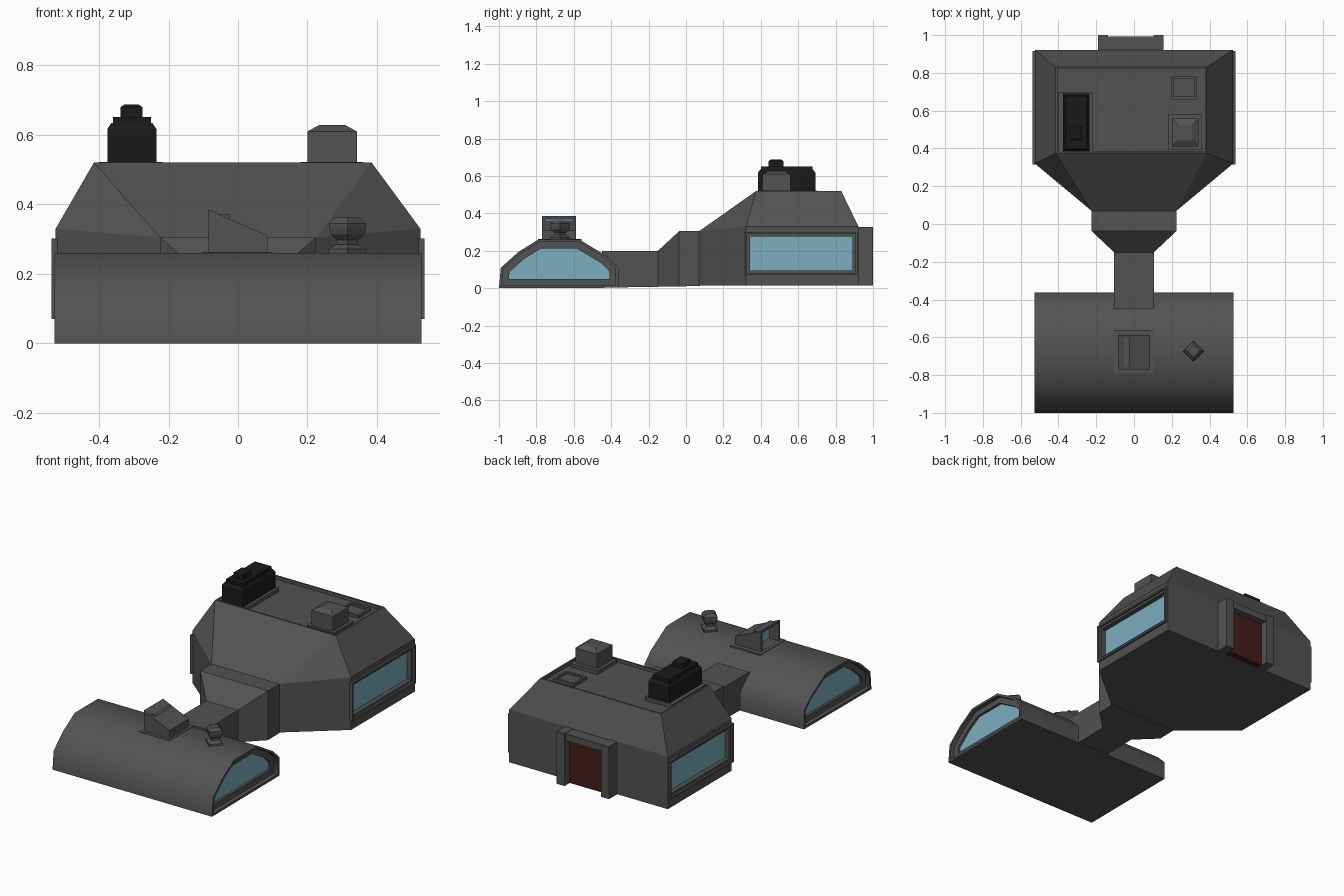
import bpy, bmesh, math
from mathutils import Vector

if "Cube" in bpy.data.objects:
    bpy.data.objects.remove(bpy.data.objects["Cube"])


def material(name, rgb):
    m = bpy.data.materials.new(name)
    m.diffuse_color = (*rgb, 1)
    m.use_nodes = True
    m.node_tree.nodes["Principled BSDF"].inputs["Base Color"].default_value = m.diffuse_color
    return m


HULL = material("dark_hull", (0.085, 0.085, 0.085))
GLASS = material("window_glass", (0.2, 0.42, 0.52))
DOOR = material("door_red", (0.06, 0.012, 0.008))
BLACK = material("black_metal", (0.01, 0.01, 0.01))


def loft(name, rings, mats=(HULL,), insets=()):
    """Skin equal-sized rings, then sink (direction, margin, depth, material) panels."""
    bm = bmesh.new()
    loops = [[bm.verts.new(p) for p in r] for r in rings]
    for a, b in zip(loops, loops[1:]):
        for i in range(len(a)):
            j = (i + 1) % len(a)
            bm.faces.new((a[i], a[j], b[j], b[i]))
    bm.faces.new(loops[0][::-1])
    bm.faces.new(loops[-1])
    bmesh.ops.recalc_face_normals(bm, faces=bm.faces[:])
    for direction, steps in insets:
        d = Vector(direction)
        bm.normal_update()
        f = max(bm.faces, key=lambda g: round(g.normal.dot(d), 3) * 10 + g.calc_center_median().dot(d))
        for margin, depth, mi in steps:
            bmesh.ops.inset_region(bm, faces=[f], thickness=margin, use_even_offset=True)
            f = bmesh.ops.extrude_discrete_faces(bm, faces=[f])["faces"][0]
            bmesh.ops.translate(bm, verts=f.verts[:], vec=-d * depth)
            f.material_index = mi
    me = bpy.data.meshes.new(name)
    bm.to_mesh(me)
    bm.free()
    for m in mats:
        me.materials.append(m)
    ob = bpy.data.objects.new(name, me)
    bpy.context.collection.objects.link(ob)
    return ob


def rect(x0, x1, y0, y1, z):
    return [(x0, y0, z), (x1, y0, z), (x1, y1, z), (x0, y1, z)]


def box(name, x0, x1, y0, y1, z0, z1, **kw):
    return loft(name, [rect(x0, x1, y0, y1, z0), rect(x0, x1, y0, y1, z1)], **kw)


def tiers(name, x0, x1, y0, y1, steps, mat=HULL):
    """Stacked box: each step is (inset, z)."""
    return loft(name, [rect(x0 + i, x1 - i, y0 + i, y1 - i, z) for i, z in steps], mats=(mat,))


# Front vaulted hall with sunken windows in both ends
vault = [(-1, 0), (-.99, .11), (-.895, .195), (-.79, .26), (-.57, .26),
         (-.42, .17), (-.362, .112), (-.362, .003)]
ends = [((s, 0, 0), [(.014, .025, 0), (.034, .015, 1)]) for s in (-1, 1)]
hall = loft("front_hall", [[(x, y, z) for y, z in vault] for x in (-.528, .528)],
            mats=(HULL, GLASS), insets=ends)
bpy.context.view_layer.objects.active = hall
hall.select_set(True)
bpy.ops.object.shade_smooth_by_angle(angle=math.radians(50))
hall.select_set(False)

# Skylight on the hall roof, glazed on its tall side
sky = [(-.085, .25), (-.085, .385), (.085, .31), (.085, .25)]
loft("skylight", [[(x, y, z) for x, z in sky] for y in (-.77, -.587)],
     mats=(HULL, GLASS), insets=[((-1, 0, 0), [(.014, .06, 1)])])
box("skylight_base", -.105, .1, -.79, -.56, .23, .263)

# Mushroom vent on the hall roof
vent = [(.055, .25), (.055, .272), (.03, .285), (.03, .298),
        (.048, .313), (.053, .33), (.053, .345), (.033, .362)]
loft("mushroom_vent", [[(.315 + r * math.cos(a * math.pi / 2), -.673 + r * math.sin(a * math.pi / 2), z)
                        for a in range(4)] for r, z in vent])

# Passage widening towards the main building
passage = [(-.45, .105, .2, .003), (-.15, .105, .2, .008), (-.037, .225, .305, .01),
           (.075, .225, .305, .012)]
loft("passage", [[(-w, y, b), (w, y, b), (w, y, t), (-w, y, t)] for y, w, t, b in passage])

# Main building: bottom, eaves and roof outlines, with a sunken roof deck
plan = [(-.225, .07), (.225, .07), (.525, .32), (.525, .922), (-.525, .922), (-.525, .32)]
roof = [(-.415, .375), (.385, .375), (.385, .375), (.385, .83), (-.415, .83), (-.415, .375)]
body = loft("main_building", [
    [(x, y, .015) for x, y in plan],
    [(x, y, .305 if y < .1 else .33) for x, y in plan],
    [(x, y, .52) for x, y in roof]])
bm = bmesh.new()
bm.from_mesh(body.data)
bmesh.ops.remove_doubles(bm, verts=bm.verts[:], dist=.001)
bm.normal_update()
top = max(bm.faces, key=lambda f: f.calc_center_median().z)
bmesh.ops.inset_region(bm, faces=[top], thickness=.014)
deck = bmesh.ops.extrude_discrete_faces(bm, faces=[top])["faces"][0]
bmesh.ops.translate(bm, verts=deck.verts[:], vec=(0, 0, -.02))
bm.to_mesh(body.data)
bm.free()

# Side windows: framed units set into openings in the walls
for s, side in ((-1, "left"), (1, "right")):
    x0, x1 = sorted((s * .46, s * .537))
    box(f"{side}_window", x0, x1, .315, .917, .07, .302, mats=(HULL, GLASS),
        insets=[((s, 0, 0), [(.012, .012, 0), (.014, .028, 1)])])
    c0, c1 = sorted((s * .47, s * .6))
    cutter = box(f"{side}_window_cutter", c0, c1, .327, .905, .082, .29)
    cutter.hide_render = True
    cutter.hide_viewport = True
    cut = body.modifiers.new("window_opening", "BOOLEAN")
    cut.object = cutter
    cut.operation = "DIFFERENCE"
    cut.solver = "EXACT"

# Rear entrance
box("door_jamb_left", -.19, -.138, .9, 1, .015, .328)
box("door_jamb_right", .104, .156, .9, 1, .015, .328)
box("door_lintel", -.138, .104, .9, .993, .285, .325)
box("door", -.138, .104, .9, .955, .017, .285, mats=(DOOR,))

# Roof equipment
box("generator_pad", -.4, -.218, .385, .7, .49, .522)
tiers("generator", -.376, -.235, .385, .692,
      [(0, .51), (0, .617), (.012, .635), (.016, .635), (.016, .651), (.03, .651)], BLACK)
tiers("generator_exhaust", -.338, -.275, .442, .52, [(0, .64), (0, .68), (.012, .688)], BLACK)
box("roof_vent_pad", .18, .36, .395, .58, .49, .522)
tiers("roof_vent", .2, .342, .41, .558, [(0, .51), (0, .61), (.033, .628)])
box("roof_hatch", .195, .333, .66, .782, .49, .516, insets=[((0, 0, 1), [(.014, .01, 0)])])
